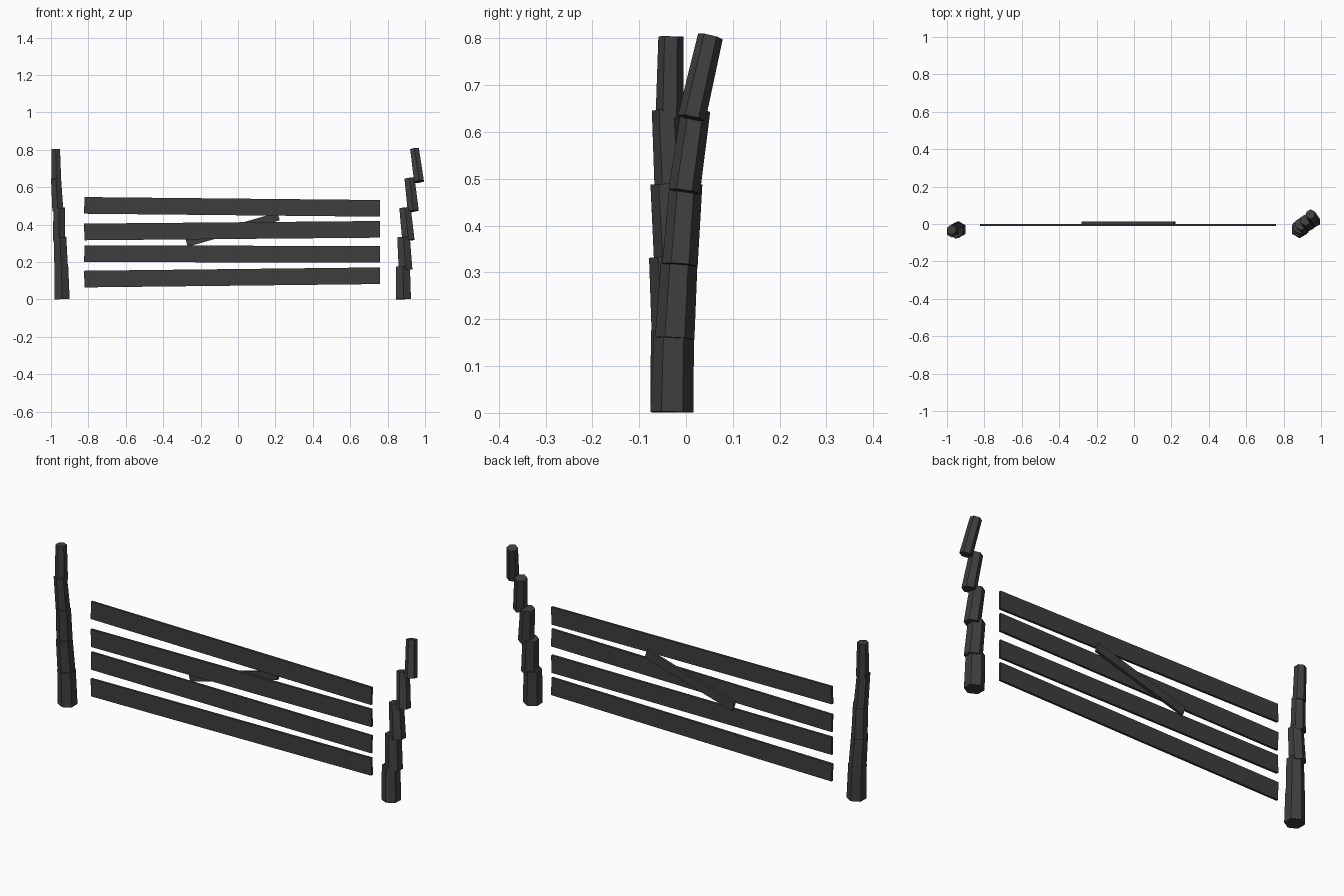
import bpy, bmesh, math
from mathutils import Vector, Matrix

cube = bpy.data.objects.get("Cube")
if cube:
    bpy.data.objects.remove(cube, do_unlink=True)

wood = bpy.data.materials.new("dark charcoal wood")
wood.use_nodes = True
colour = (0.048, 0.048, 0.048, 1)
wood.diffuse_color = colour
wood.node_tree.nodes["Principled BSDF"].inputs["Base Color"].default_value = colour


def finish(bm, name):
    mesh = bpy.data.meshes.new(name)
    bm.to_mesh(mesh)
    bm.free()
    mesh.materials.append(wood)
    obj = bpy.data.objects.new(name, mesh)
    bpy.context.collection.objects.link(obj)
    return obj


def post_segment(name, bottom, top, r_bottom, r_top):
    """Tapered hexagonal log between two points."""
    a, b = Vector(bottom), Vector(top)
    axis = b - a
    turn = Vector((0, 0, 1)).rotation_difference(axis).to_matrix().to_4x4()
    bm = bmesh.new()
    bmesh.ops.create_cone(bm, cap_ends=True, segments=6, radius1=r_bottom,
                          radius2=r_top, depth=axis.length,
                          matrix=Matrix.Translation((a + b) / 2) @ turn)
    finish(bm, name)


def plank(name, start, end, height, depth, y):
    """Flat board whose centre line runs between two (x, z) points."""
    dx, dz = end[0] - start[0], end[1] - start[1]
    place = Matrix.Translation(((start[0] + end[0]) / 2, y, (start[1] + end[1]) / 2))
    turn = Matrix.Rotation(-math.atan2(dz, dx), 4, 'Y')
    bm = bmesh.new()
    bmesh.ops.create_cube(bm, size=1, matrix=place @ turn @
                          Matrix.Diagonal((math.hypot(dx, dz), depth, height, 1)))
    finish(bm, name)


# Crooked posts: each segment is (bottom x, bottom y, top x, top y)
posts = {
    "left_post": [(0.885, -0.030, 0.882, -0.026), (0.896, -0.024, 0.885, -0.014),
                  (0.911, -0.013, 0.893, 0.000), (0.937, -0.004, 0.917, 0.021),
                  (0.968, 0.012, 0.944, 0.052)],
    "right_post": [(-0.940, -0.030, -0.945, -0.032), (-0.945, -0.031, -0.952, -0.040),
                   (-0.957, -0.030, -0.956, -0.041), (-0.963, -0.033, -0.973, -0.042),
                   (-0.971, -0.035, -0.975, -0.032)],
}
for name, segments in posts.items():
    for i, (x0, y0, x1, y1) in enumerate(segments):
        z = 0.157 * i + 0.002
        radius = 0.046 - 0.004 * i
        post_segment(f"{name}_segment_{i + 1}", (x0, y0, z), (x1, y1, z + 0.174),
                     radius, radius - 0.003)

# Slightly uneven horizontal boards: centre heights at each end
for i, (z0, z1) in enumerate([(0.109, 0.127), (0.245, 0.241),
                              (0.361, 0.375), (0.503, 0.487)]):
    plank(f"board_{i + 1}", (-0.822, z0), (0.76, z1), 0.089, 0.012, -0.006)

# Diagonal brace nailed to the back
plank("back_brace", (-0.275, 0.303), (0.217, 0.444), 0.044, 0.014, 0.007)
